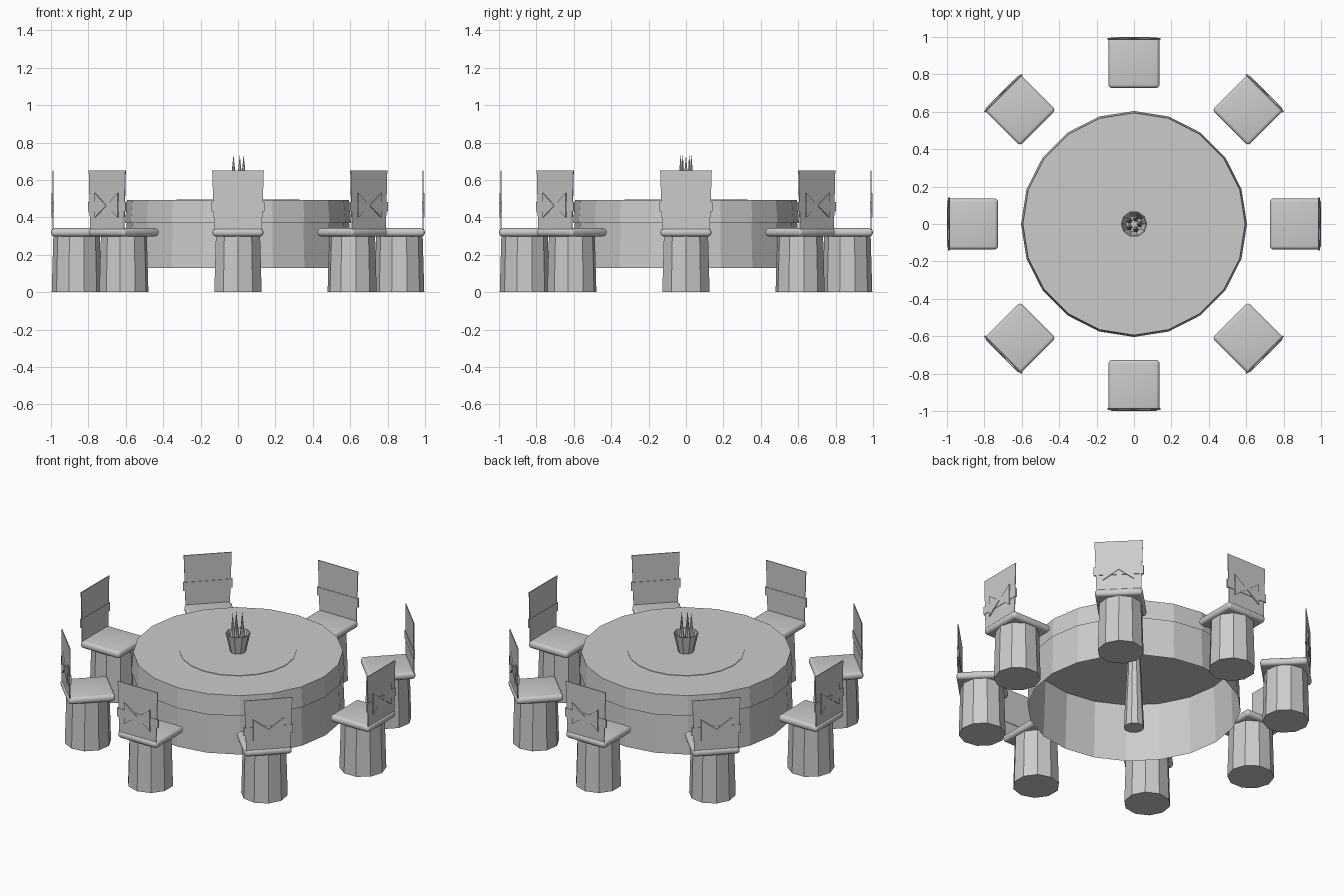
import bpy, bmesh, math
from mathutils import Matrix, Vector

if "Cube" in bpy.data.objects:
    bpy.data.objects.remove(bpy.data.objects["Cube"])


def finish(name, bm, turn=0.0):
    """Turn the mesh about the table centre and make an object of it."""
    bm.transform(Matrix.Rotation(turn, 4, 'Z'))
    mesh = bpy.data.meshes.new(name)
    bm.to_mesh(mesh)
    bm.free()
    ob = bpy.data.objects.new(name, mesh)
    bpy.context.collection.objects.link(ob)
    return ob


def lathe(name, profile, sides, centre=(0, 0), phase=0.0, cap_first=False, cap_last=False, turn=0.0):
    """Flat-faced surface through rings given as (radius, z)."""
    bm = bmesh.new()
    rings = []
    for r, z in profile:
        angles = [phase + 2 * math.pi * i / sides for i in range(sides)]
        rings.append([bm.verts.new((centre[0] + r * math.cos(a), centre[1] + r * math.sin(a), z))
                      for a in angles])
    for low, high in zip(rings, rings[1:]):
        for i in range(sides):
            j = (i + 1) % sides
            bm.faces.new((low[i], low[j], high[j], high[i]))
    if cap_first:
        bm.faces.new(rings[0][::-1])
    if cap_last:
        bm.faces.new(rings[-1])
    return finish(name, bm, turn)


def box(name, centre, size, turn=0.0):
    bm = bmesh.new()
    bmesh.ops.create_cube(bm, size=1)
    bm.transform(Matrix.Translation(centre) @ Matrix.Diagonal((*size, 1)))
    return finish(name, bm, turn)


def prism(name, outline, y0, y1, turn=0.0):
    """Flat outline in x and z, thickened along y."""
    bm = bmesh.new()
    face = bm.faces.new([bm.verts.new((x, y0, z)) for x, z in outline])
    out = bmesh.ops.extrude_face_region(bm, geom=[face])
    moved = [v for v in out["geom"] if isinstance(v, bmesh.types.BMVert)]
    bmesh.ops.translate(bm, verts=moved, vec=Vector((0, y1 - y0, 0)))
    bmesh.ops.recalc_face_normals(bm, faces=bm.faces)
    return finish(name, bm, turn)


# Table: long cloth open below, shorter cloth over it, centre mat, pedestal
lathe("tablecloth", [(0.604, 0.13), (0.590, 0.488)], 20, cap_last=True)
lathe("top_cloth", [(0.604, 0.37), (0.594, 0.493)], 20, cap_last=True)
lathe("centre_mat", [(0.33, 0.493), (0.33, 0.496)], 20, cap_last=True)
lathe("pedestal", [(0.058, 0.0), (0.035, 0.487)], 10, cap_first=True)

# Centrepiece: open tapered vase with five spikes
lathe("vase", [(0.045, 0.495), (0.071, 0.61), (0.065, 0.61), (0.042, 0.505)], 10,
      cap_first=True, cap_last=True)
for i in range(5):
    a = 2 * math.pi * i / 5
    lathe(f"spike_{i + 1}", [(0.017, 0.57), (0.0006, 0.73)], 6,
          centre=(0.03 * math.cos(a), 0.03 * math.sin(a)), cap_first=True, cap_last=True)

# Eight chairs, modelled at the front and turned about the centre
for i in range(8):
    t = i * math.pi / 4
    n = i + 1
    lathe(f"chair_skirt_{n}", [(0.133, 0.0), (0.124, 0.31)], 10, centre=(0, -0.863),
          phase=math.pi / 2, cap_first=True, cap_last=True, turn=t)

    # Rounded cushion
    seat = box(f"seat_{n}", (0, -0.863, 0.32), (0.272, 0.272, 0.044), t)
    bevel = seat.modifiers.new("rounding", 'BEVEL')
    bevel.width = 0.019
    bevel.segments = 4
    for p in seat.data.polygons:
        p.use_smooth = True

    # Thin back, a little wider at the top
    prism(f"chair_back_{n}", [(-0.127, 0.32), (0.127, 0.32), (0.138, 0.65), (-0.138, 0.65)],
          -0.991, -0.986, t)

    # Sash around the back and a bow of two pointed loops
    box(f"sash_{n}", (0, -0.9885, 0.457), (0.284, 0.011, 0.052), t)
    for side, word in ((-1, "left"), (1, "right")):
        prism(f"bow_{word}_{n}", [(0, 0.463), (side * 0.088, 0.53), (side * 0.088, 0.398)],
              -0.998, -0.99, t)
